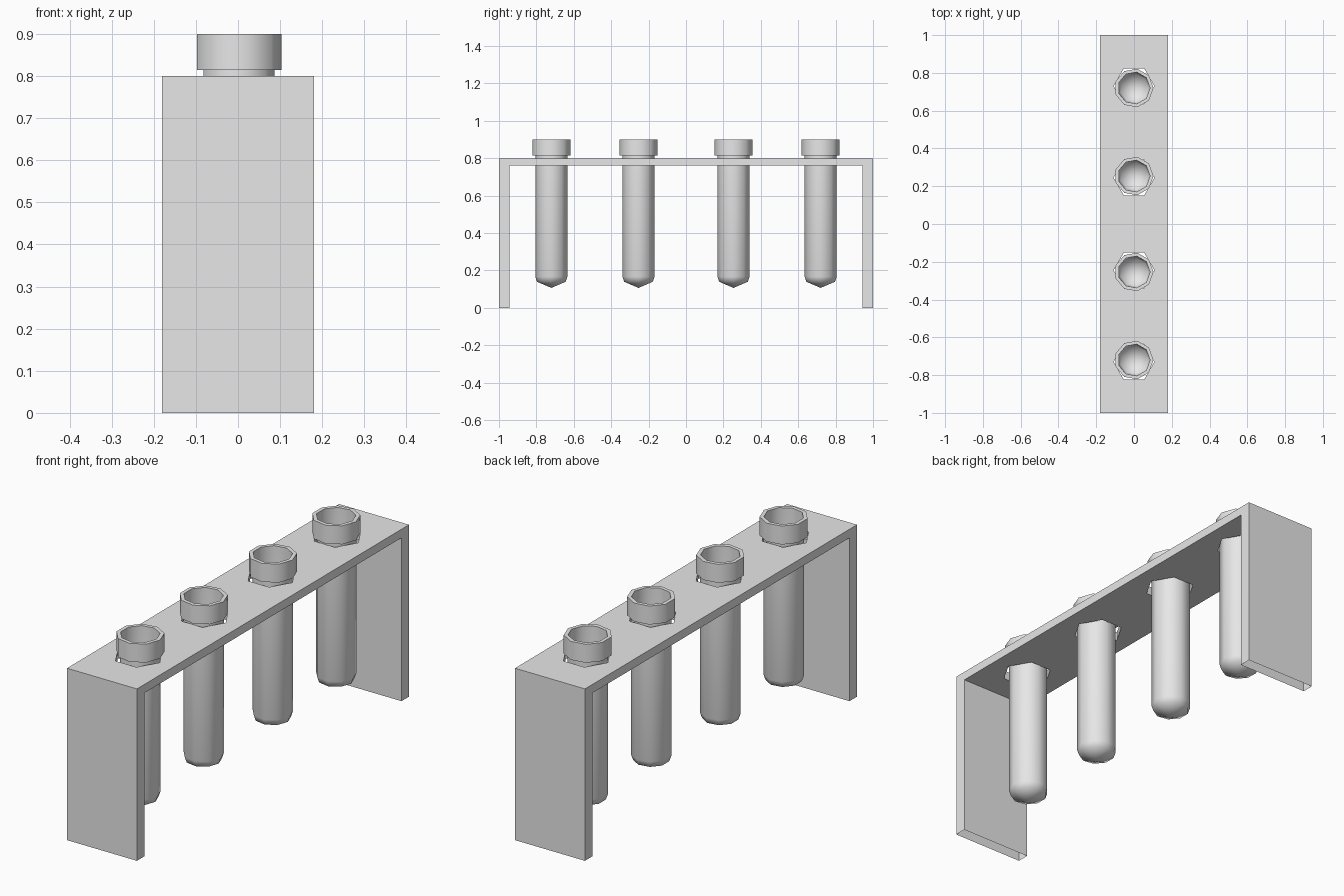
import bpy, bmesh, math

if "Cube" in bpy.data.objects:
    bpy.data.objects.remove(bpy.data.objects["Cube"])

grey = bpy.data.materials.new("light grey")
grey.diffuse_color = (0.8, 0.8, 0.8, 1)
grey.use_nodes = True
grey.node_tree.nodes["Principled BSDF"].inputs["Base Color"].default_value = grey.diffuse_color


def add_object(name, bm):
    bmesh.ops.recalc_face_normals(bm, faces=bm.faces)
    mesh = bpy.data.meshes.new(name)
    bm.to_mesh(mesh)
    bm.free()
    mesh.materials.append(grey)
    obj = bpy.data.objects.new(name, mesh)
    bpy.context.collection.objects.link(obj)
    return obj


def activate(obj):
    bpy.ops.object.select_all(action='DESELECT')
    obj.select_set(True)
    bpy.context.view_layer.objects.active = obj


def lathe(name, profile, sides, y):
    """Revolve (radius, z) points; radius 0 gives a pole."""
    bm = bmesh.new()
    rings = []
    for r, z in profile:
        n = sides if r > 0 else 1
        rings.append([bm.verts.new((r * math.cos(2 * math.pi * i / sides),
                                    r * math.sin(2 * math.pi * i / sides), z))
                      for i in range(n)])
    for a, b in zip(rings, rings[1:]):
        for i in range(sides):
            j = (i + 1) % sides
            quad = [a[i % len(a)], a[j % len(a)], b[j % len(b)], b[i % len(b)]]
            bm.faces.new(list(dict.fromkeys(quad)))
    obj = add_object(name, bm)
    obj.location.y = y
    return obj


# Rack: U-shaped bracket swept along x
outline = [(-1, 0), (-1, 0.8), (1, 0.8), (1, 0), (0.945, 0), (0.945, 0.76),
           (-0.945, 0.76), (-0.945, 0)]
bm = bmesh.new()
face = bm.faces.new([bm.verts.new((-0.18, y, z)) for y, z in outline])
ext = bmesh.ops.extrude_face_region(bm, geom=[face])
bmesh.ops.translate(bm, vec=(0.36, 0, 0),
                    verts=[v for v in ext['geom'] if isinstance(v, bmesh.types.BMVert)])
rack = add_object("rack", bm)

# Hexagonal holes through the top plate
for y in (-0.73, -0.245, 0.245, 0.73):
    cutter = lathe("hole_cutter", [(0, 0.7), (0.108, 0.7), (0.108, 0.85), (0, 0.85)], 6, y)
    cutter.hide_render = True
    mod = rack.modifiers.new("hole", 'BOOLEAN')
    mod.operation = 'DIFFERENCE'
    mod.solver = 'EXACT'
    mod.object = cutter
    activate(rack)
    bpy.ops.object.modifier_apply(modifier=mod.name)
    bpy.data.objects.remove(cutter)

# Legs are open underneath
bm = bmesh.new()
bm.from_mesh(rack.data)
feet = [f for f in bm.faces if all(v.co.z < 0.001 for v in f.verts)]
bmesh.ops.delete(bm, geom=feet, context='FACES')
bm.to_mesh(rack.data)
bm.free()

# Nine-sided hollow test tubes with a collar
tube_profile = [(0, 0.107), (0.078, 0.14), (0.087, 0.167), (0.087, 0.814),
                (0.103, 0.814), (0.103, 0.9), (0.085, 0.9), (0.084, 0.168),
                (0.075, 0.143), (0, 0.111)]
for k, y in enumerate((-0.72, -0.254, 0.254, 0.72)):
    tube = lathe(f"test_tube_{k + 1}", tube_profile, 9, y)
    activate(tube)
    bpy.ops.object.shade_smooth_by_angle(angle=math.radians(55))
